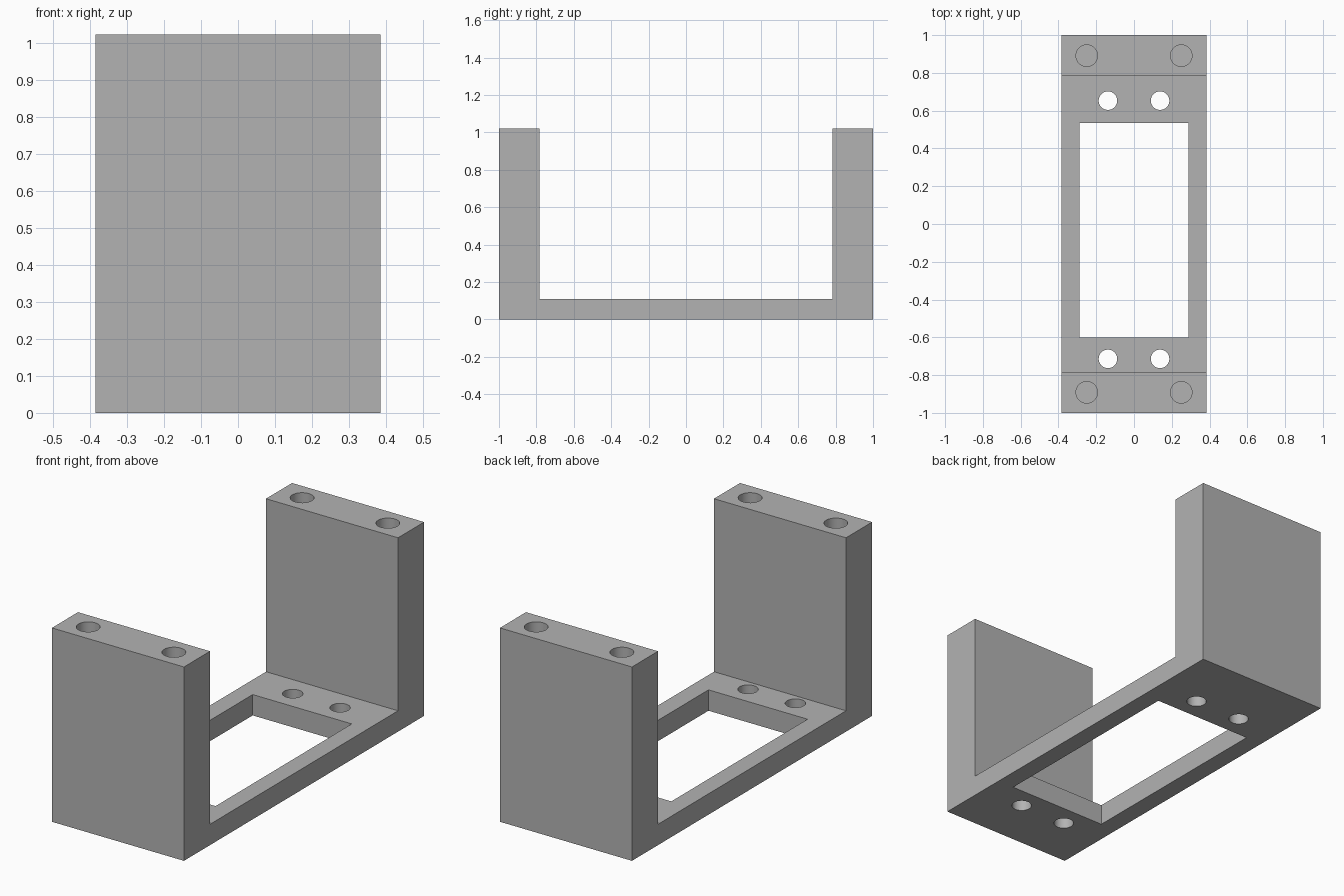
import bpy
import bmesh
import math

if "Cube" in bpy.data.objects:
    bpy.data.objects.remove(bpy.data.objects["Cube"], do_unlink=True)

HALF_WIDTH, HALF_LENGTH, HEIGHT = 0.385, 1.0, 1.022
BASE, WALL_INNER = 0.11, 0.783
SCREW_DEPTH = 0.5

grey = bpy.data.materials.new("plain grey")
grey.use_nodes = True
grey.diffuse_color = (0.45, 0.45, 0.45, 1)
grey.node_tree.nodes["Principled BSDF"].inputs["Base Color"].default_value = grey.diffuse_color


def u_bracket():
    """U-shaped side profile, extruded across the width."""
    half = [(HALF_LENGTH, 0), (HALF_LENGTH, HEIGHT), (WALL_INNER, HEIGHT), (WALL_INNER, BASE)]
    profile = half + [(-y, z) for y, z in reversed(half)]
    bm = bmesh.new()
    face = bm.faces.new([bm.verts.new((-HALF_WIDTH, y, z)) for y, z in profile])
    grown = bmesh.ops.extrude_face_region(bm, geom=[face])["geom"]
    verts = [v for v in grown if isinstance(v, bmesh.types.BMVert)]
    bmesh.ops.translate(bm, verts=verts, vec=(2 * HALF_WIDTH, 0, 0))
    bmesh.ops.recalc_face_normals(bm, faces=bm.faces)
    mesh = bpy.data.meshes.new("mounting_bracket")
    bm.to_mesh(mesh)
    bm.free()
    mesh.materials.append(grey)
    obj = bpy.data.objects.new("mounting_bracket", mesh)
    bpy.context.collection.objects.link(obj)
    return obj


def cut(target, cutter):
    """Subtract the cutter from the target and discard it."""
    cutter.hide_render = True
    cutter.data.materials.append(grey)
    mod = target.modifiers.new("cut", "BOOLEAN")
    mod.operation, mod.solver, mod.object = "DIFFERENCE", "EXACT", cutter
    bpy.ops.object.select_all(action="DESELECT")
    target.select_set(True)
    bpy.context.view_layer.objects.active = target
    bpy.ops.object.modifier_apply(modifier=mod.name)
    bpy.data.objects.remove(cutter, do_unlink=True)


def drill(target, x, y, radius, bottom, top):
    bpy.ops.mesh.primitive_cylinder_add(vertices=48, radius=radius, depth=top - bottom,
                                        location=(x, y, (bottom + top) / 2))
    cut(target, bpy.context.object)


bracket = u_bracket()

# Rectangular opening in the base, slightly off centre
front, back = -0.6, 0.535
bpy.ops.mesh.primitive_cube_add(size=1, location=(0, (front + back) / 2, BASE / 2))
opening = bpy.context.object
opening.scale = (0.578, back - front, BASE * 2)
cut(bracket, opening)

# Through holes in the base and blind screw holes in the wall tops
for side in (-1, 1):
    for y in (-0.714, 0.653):
        drill(bracket, side * 0.138, y, 0.049, -0.1, BASE + 0.1)
    for y in (-0.891, 0.891):
        drill(bracket, side * 0.25, y, 0.057, HEIGHT - SCREW_DEPTH, HEIGHT + 0.1)

bpy.ops.object.select_all(action="DESELECT")
bracket.select_set(True)
bpy.context.view_layer.objects.active = bracket
bpy.ops.object.shade_smooth_by_angle(angle=math.radians(30))
